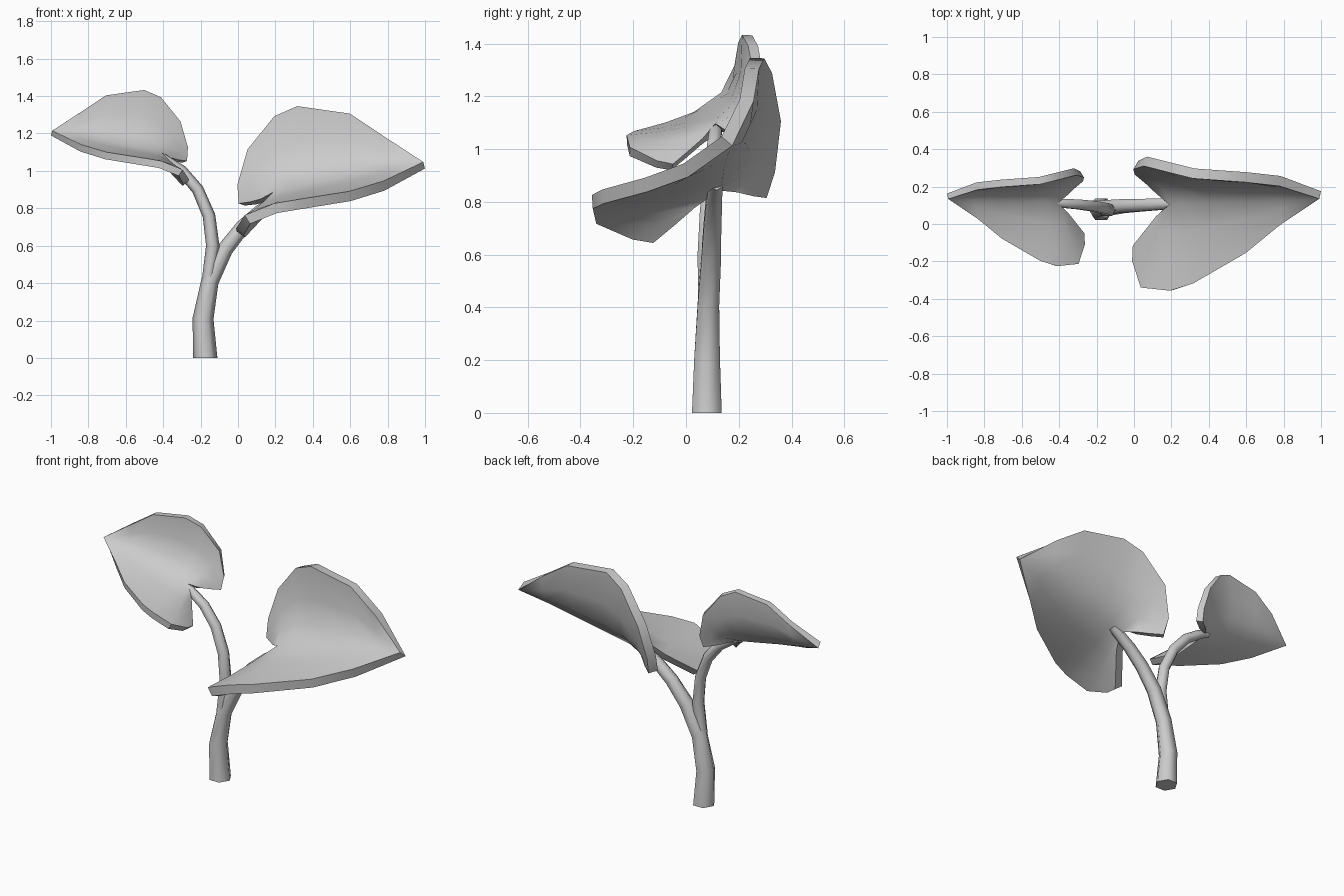
import bpy, bmesh, math
from mathutils import Vector

if "Cube" in bpy.data.objects:
    bpy.data.objects.remove(bpy.data.objects["Cube"])


def make_object(name, bm, thickness=0, smooth=40):
    bmesh.ops.remove_doubles(bm, verts=bm.verts, dist=0.0005)
    bmesh.ops.recalc_face_normals(bm, faces=bm.faces)
    mesh = bpy.data.meshes.new(name)
    bm.to_mesh(mesh)
    bm.free()
    ob = bpy.data.objects.new(name, mesh)
    bpy.context.collection.objects.link(ob)
    bpy.ops.object.select_all(action='DESELECT')
    ob.select_set(True)
    bpy.context.view_layer.objects.active = ob
    if thickness:
        mod = ob.modifiers.new("thickness", 'SOLIDIFY')
        mod.thickness = thickness
        mod.offset = 0
        bpy.ops.object.modifier_apply(modifier=mod.name)
    bpy.ops.object.shade_smooth_by_angle(angle=math.radians(smooth))
    return ob


# Hexagonal tapering tube along a path of (x, y, z, radius)
def tube(name, path, sides=6):
    bm = bmesh.new()
    pts = [Vector(p[:3]) for p in path]
    rings = []
    for i, c in enumerate(pts):
        if i == 0:
            t = Vector((0, 0, 1))
        else:
            t = (pts[min(i + 1, len(pts) - 1)] - pts[i - 1]).normalized()
        side = Vector((0, 1, 0)).cross(t).normalized()
        up = t.cross(side)
        r = path[i][3]
        angles = [2 * math.pi * k / sides for k in range(sides)]
        rings.append([bm.verts.new(c + r * (math.cos(a) * side + math.sin(a) * up)) for a in angles])
    for a, b in zip(rings, rings[1:]):
        for k in range(sides):
            n = (k + 1) % sides
            bm.faces.new((a[k], a[n], b[n], b[k]))
    bm.faces.new(rings[0])
    bm.faces.new(rings[-1])
    return make_object(name, bm, smooth=70)


# Leaf stations: back margin, midrib, front margin, sag, from notch to tip
NOTCH = (.2, .115, .865)
TIP = (.995, .155, 1.03)
STATIONS = [
    ((.02, .285, .82), NOTCH, (.015, -.12, .66), .3),
    ((.01, .315, .92), NOTCH, (.01, -.2, .675), .5),
    ((.06, .335, 1.11), NOTCH, (.05, -.34, .74), .9),
    ((.2, .30, 1.29), (.28, .12, .885), (.2, -.355, .80), 1),
    ((.32, .27, 1.345), (.4, .125, .91), (.32, -.315, .82), 1),
    ((.6, .25, 1.305), (.62, .13, .955), (.6, -.15, .865), 1),
    ((.78, .23, 1.185), (.8, .14, .995), (.78, .0, .92), 1),
    (TIP, TIP, TIP, 0),
]


# Cupped heart-shaped leaf, optionally mirrored, scaled and shifted
def leaf(name, scale, offset, mirror=1):
    bm = bmesh.new()
    rows = []
    for back, mid, front, amount in STATIONS:
        back, mid, front = Vector(back), Vector(mid), Vector(front)
        row = []
        for t in (-1, -2 / 3, -1 / 3, 0, 1 / 3, 2 / 3, 1):
            edge = back if t < 0 else front
            sag = Vector((0, .1, -.11)) if t < 0 else Vector((0, 0, -.03))
            u = abs(t)
            p = mid.lerp(edge, u) + sag * amount * (edge - mid).length * 4 * u * (1 - u)
            p *= scale
            p.x *= mirror
            row.append(bm.verts.new(p + Vector(offset)))
        rows.append(row)
    for a, b in zip(rows, rows[1:]):
        for k in range(6):
            bm.faces.new((a[k], a[k + 1], b[k + 1], b[k]))
    return make_object(name, bm, .054 * scale)


leaf("large_leaf", 1, (0, 0, 0))
leaf("small_leaf", .73, (-.27, .035, .45), -1)

# Main stem running into the large leaf
tube("main_stem", [
    (-.175, .079, 0, .065), (-.187, .08, .21, .056), (-.15, .085, .41, .047),
    (-.07, .095, .58, .043), (.025, .1, .70, .039), (.12, .105, .785, .036),
    (.21, .11, .845, .032), (.26, .115, .87, .028)])

# Side stem running into the small leaf
tube("side_stem", [
    (-.16, .075, .42, .033), (-.135, .075, .6, .036), (-.155, .082, .76, .034),
    (-.215, .095, .90, .032), (-.3, .105, 1.0, .03), (-.4, .112, 1.065, .027),
    (-.45, .118, 1.08, .022)])
